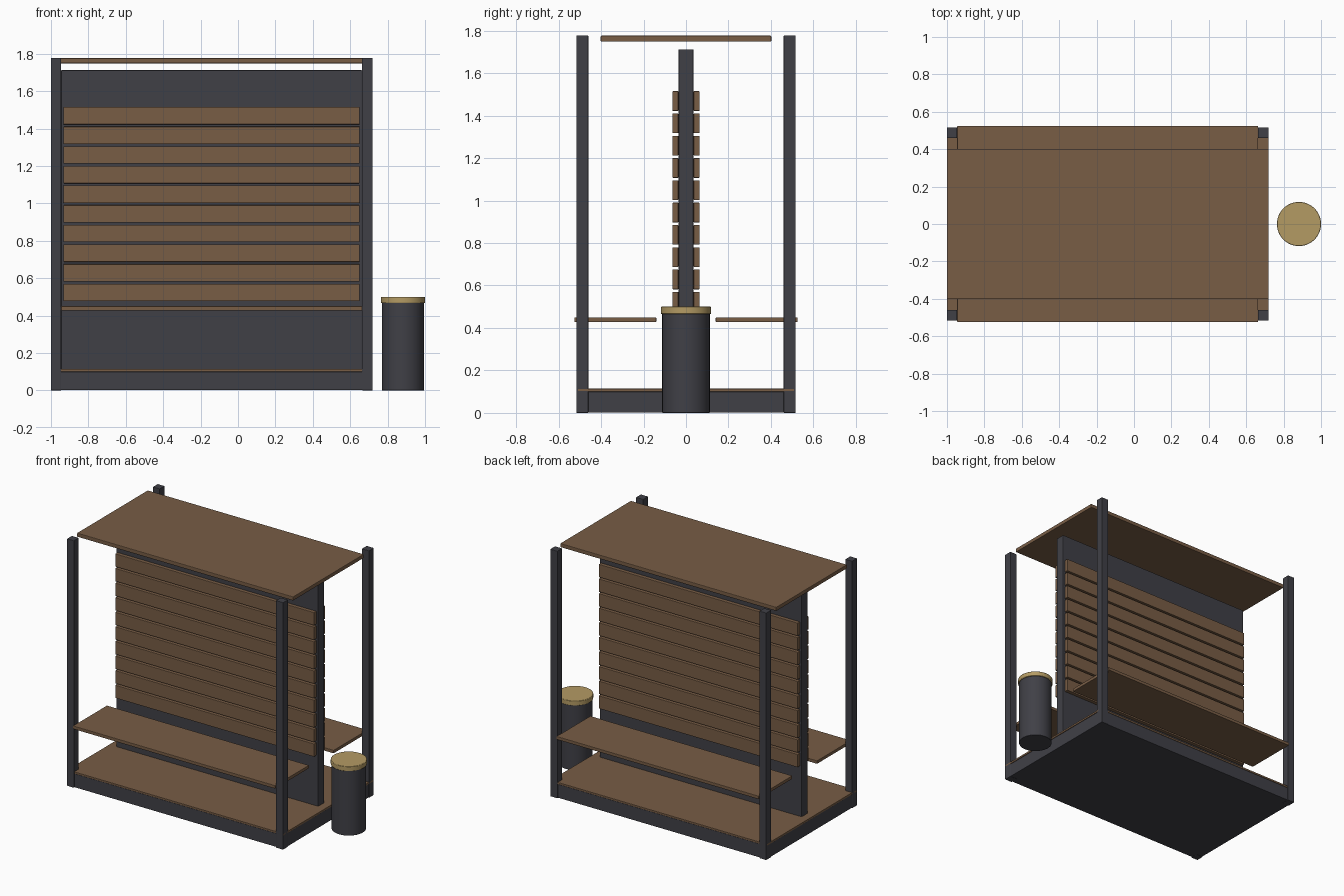
import bpy

cube = bpy.data.objects.get("Cube")
if cube:
    bpy.data.objects.remove(cube, do_unlink=True)


def material(name, rgb):
    mat = bpy.data.materials.new(name)
    mat.use_nodes = True
    colour = (*rgb, 1)
    mat.diffuse_color = colour
    mat.node_tree.nodes["Principled BSDF"].inputs["Base Color"].default_value = colour
    return mat


DARK = material("charcoal metal", (0.051, 0.051, 0.062))
WOOD = material("brown wood", (0.188, 0.109, 0.06))
BRASS = material("pale brass", (0.456, 0.328, 0.127))


def finish(name, mat, bevel):
    obj = bpy.context.object
    obj.name = name
    obj.data.materials.append(mat)
    if bevel:
        mod = obj.modifiers.new("soft edges", "BEVEL")
        mod.width = bevel
        mod.segments = 2
        mod.limit_method = "ANGLE"
    return obj


def box(name, x, y, z, mat, bevel=0.003):
    """Box given by its (min, max) range on each axis."""
    ranges = (x, y, z)
    bpy.ops.mesh.primitive_cube_add(size=1, location=[sum(r) / 2 for r in ranges])
    obj = bpy.context.object
    obj.scale = [abs(r[1] - r[0]) for r in ranges]
    bpy.ops.object.transform_apply(location=False, rotation=False, scale=True)
    return finish(name, mat, bevel)


def drum(name, radius, z, mat, bevel):
    bpy.ops.mesh.primitive_cylinder_add(
        vertices=48, radius=radius, depth=z[1] - z[0],
        location=(0.882, 0, sum(z) / 2))
    bpy.ops.object.shade_smooth_by_angle()
    return finish(name, mat, bevel)


LEFT, RIGHT = -1.0, 0.72          # frame ends
INNER = (-0.945, 0.663)           # clear span between posts

# Base and deck
box("base", (LEFT + 0.003, RIGHT - 0.003), (-0.51, 0.51), (0.002, 0.1), DARK)
box("deck", (LEFT, RIGHT), (-0.511, 0.511), (0.1, 0.114), WOOD, 0.002)

# Central display panel and roof
box("centre_panel", INNER, (-0.035, 0.035), (0.11, 1.712), DARK)
box("roof", (LEFT, RIGHT), (-0.402, 0.402), (1.748, 1.776), WOOD, 0.004)

# Posts, benches and slats, mirrored front to back
for side, label in ((-1, "front"), (1, "back")):
    y_post = (side * 0.46, side * 0.516)
    box(f"{label}_post_right", (LEFT, INNER[0]), y_post, (0, 1.778), DARK)
    box(f"{label}_post_left", (INNER[1], RIGHT), y_post, (0, 1.778), DARK)
    box(f"{label}_bench", INNER, (side * 0.14, side * 0.525), (0.427, 0.45), WOOD)
    for i in range(10):
        top = 1.515 - i * 0.105
        box(f"{label}_slat_{i + 1}", (-0.933, 0.65), (side * 0.036, side * 0.064),
            (top - 0.093, top), WOOD)

# Litter bin beside the frame
drum("bin_body", 0.112, (0, 0.468), DARK, 0.002)
drum("bin_lid", 0.118, (0.466, 0.5), BRASS, 0.003)
